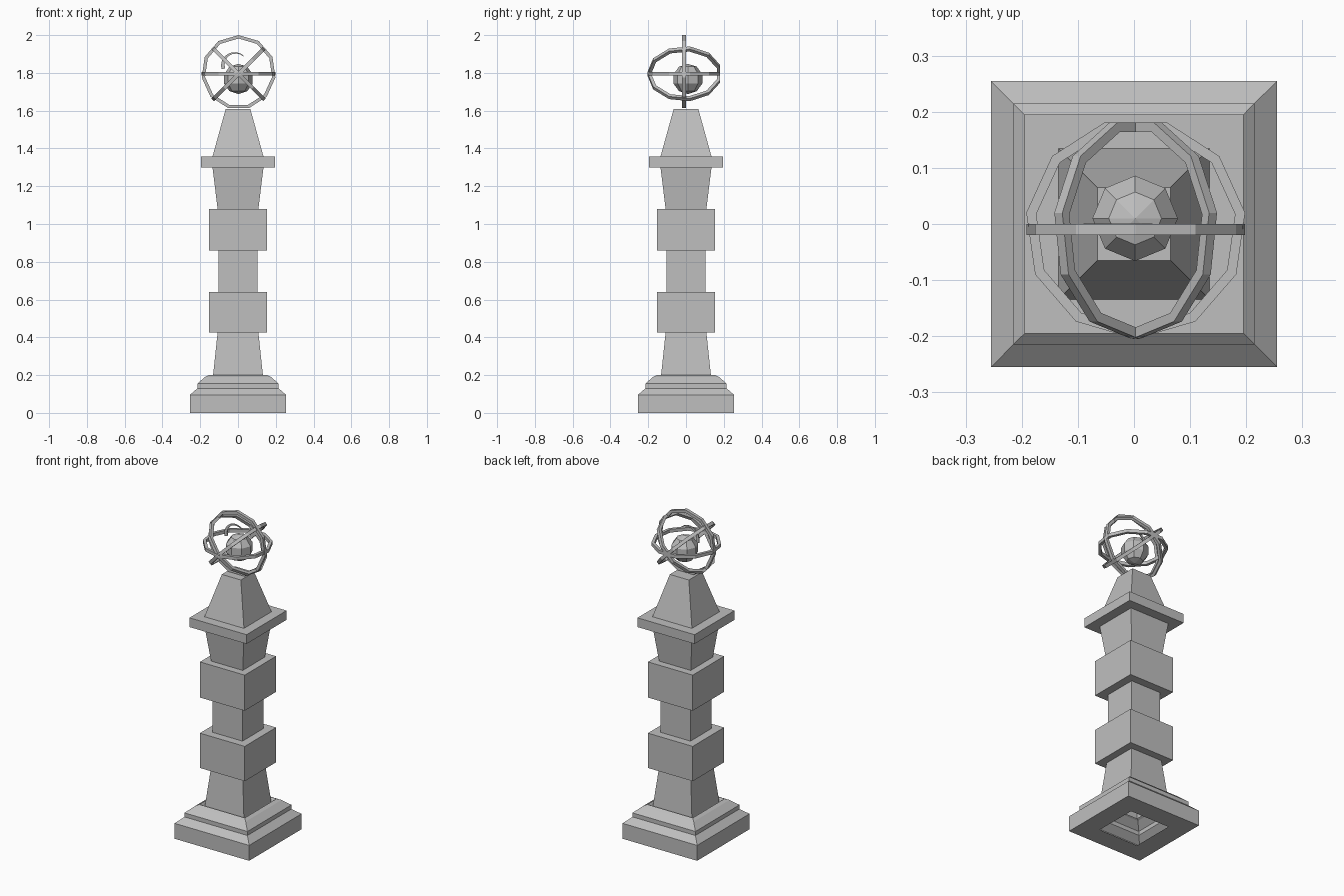
import bpy, bmesh, math
from mathutils import Vector, Matrix

cube = bpy.data.objects.get("Cube")
if cube:
    bpy.data.objects.remove(cube, do_unlink=True)

stone = bpy.data.materials.new("grey_stone")
stone.use_nodes = True
colour = (0.52, 0.52, 0.52, 1)
stone.diffuse_color = colour
stone.node_tree.nodes["Principled BSDF"].inputs["Base Color"].default_value = colour


def finish(name, bm, recalc=True):
    if recalc:
        bmesh.ops.recalc_face_normals(bm, faces=bm.faces[:])
    mesh = bpy.data.meshes.new(name)
    bm.to_mesh(mesh)
    bm.free()
    mesh.materials.append(stone)
    obj = bpy.data.objects.new(name, mesh)
    bpy.context.collection.objects.link(obj)
    return obj


def square_tier(name, profile, cap=False):
    """Sweep a (half width, height) profile around a square, bottom to top."""
    bm = bmesh.new()
    loops = [[bm.verts.new((sx * w, sy * w, z))
              for sx, sy in ((-1, -1), (1, -1), (1, 1), (-1, 1))]
             for w, z in profile]
    for low, high in zip(loops, loops[1:]):
        for i in range(4):
            j = (i + 1) % 4
            bm.faces.new((low[i], low[j], high[j], high[i]))
    if cap:
        bm.faces.new(loops[-1])
    return finish(name, bm, recalc=False)


# Hollow stepped plinth with a shallow recess around the shaft
square_tier("plinth", [(0.135, 0), (0.255, 0), (0.255, 0.095), (0.215, 0.13),
                       (0.215, 0.155), (0.175, 0.19), (0.155, 0.2), (0.135, 0.17)])

# Shaft, blocks and capital
square_tier("lower_shaft", [(0.135, 0.17), (0.108, 0.425)])
square_tier("lower_block", [(0.108, 0.425), (0.153, 0.425), (0.153, 0.64), (0.103, 0.64)])
square_tier("middle_shaft", [(0.103, 0.64), (0.103, 0.86)])
square_tier("upper_block", [(0.103, 0.86), (0.153, 0.86), (0.153, 1.08), (0.108, 1.08)])
square_tier("upper_shaft", [(0.108, 1.08), (0.135, 1.3)])
square_tier("capital_slab", [(0.135, 1.3), (0.195, 1.3), (0.195, 1.357), (0.135, 1.357)])
square_tier("tapered_top", [(0.135, 1.357), (0.065, 1.61)], cap=True)


def ring(name, matrix, sides=11, radius=0.197, depth=0.018, width=0.02):
    """Flat-sided hoop in the local XY plane with one corner towards -Y."""
    bm = bmesh.new()
    loops = []
    for i in range(sides):
        a = math.tau * i / sides
        out = Vector((math.sin(a), -math.cos(a), 0))
        loops.append([bm.verts.new(matrix @ (out * r + Vector((0, 0, h))))
                      for r, h in ((radius, -width / 2), (radius, width / 2),
                                   (radius - depth, width / 2), (radius - depth, -width / 2))])
    for i in range(sides):
        a, b = loops[i], loops[(i + 1) % sides]
        for k in range(4):
            m = (k + 1) % 4
            bm.faces.new((a[k], b[k], b[m], a[m]))
    return finish(name, bm)


# Armillary hoops: one upright, one level, two tilted
centre = Matrix.Translation((0.003, -0.008, 1.795))
ring("upright_hoop", Matrix.Translation((0.003, -0.01, 1.803)) @ Matrix.Rotation(-math.pi / 2, 4, "X"))
for name, tilt in (("level_hoop", 0), ("left_tilted_hoop", 45), ("right_tilted_hoop", -45)):
    ring(name, centre @ Matrix.Rotation(math.radians(tilt), 4, "Y"))

# Faceted globe
bm = bmesh.new()
bmesh.ops.create_uvsphere(bm, u_segments=8, v_segments=5, radius=0.08)
bmesh.ops.translate(bm, verts=bm.verts, vec=(0.002, 0.01, 1.768))
finish("globe", bm)

# Thin crescent above the globe, tapering to its tip
bm = bmesh.new()
start, end = math.radians(195), math.radians(45)
steps = 8
outer, inner = [], []
for i in range(steps + 1):
    t = i / steps
    a = start + (end - start) * t
    for edge, r in ((outer, 0.072), (inner, 0.072 - 0.018 * (1 - t) - 0.003)):
        edge.append(bm.verts.new((-0.018 + r * math.cos(a), -0.002, 1.838 + r * math.sin(a))))
for i in range(steps):
    bm.faces.new((outer[i], outer[i + 1], inner[i + 1], inner[i]))
crescent = finish("crescent", bm)
solid = crescent.modifiers.new("thickness", "SOLIDIFY")
solid.thickness = 0.006
solid.offset = 0
